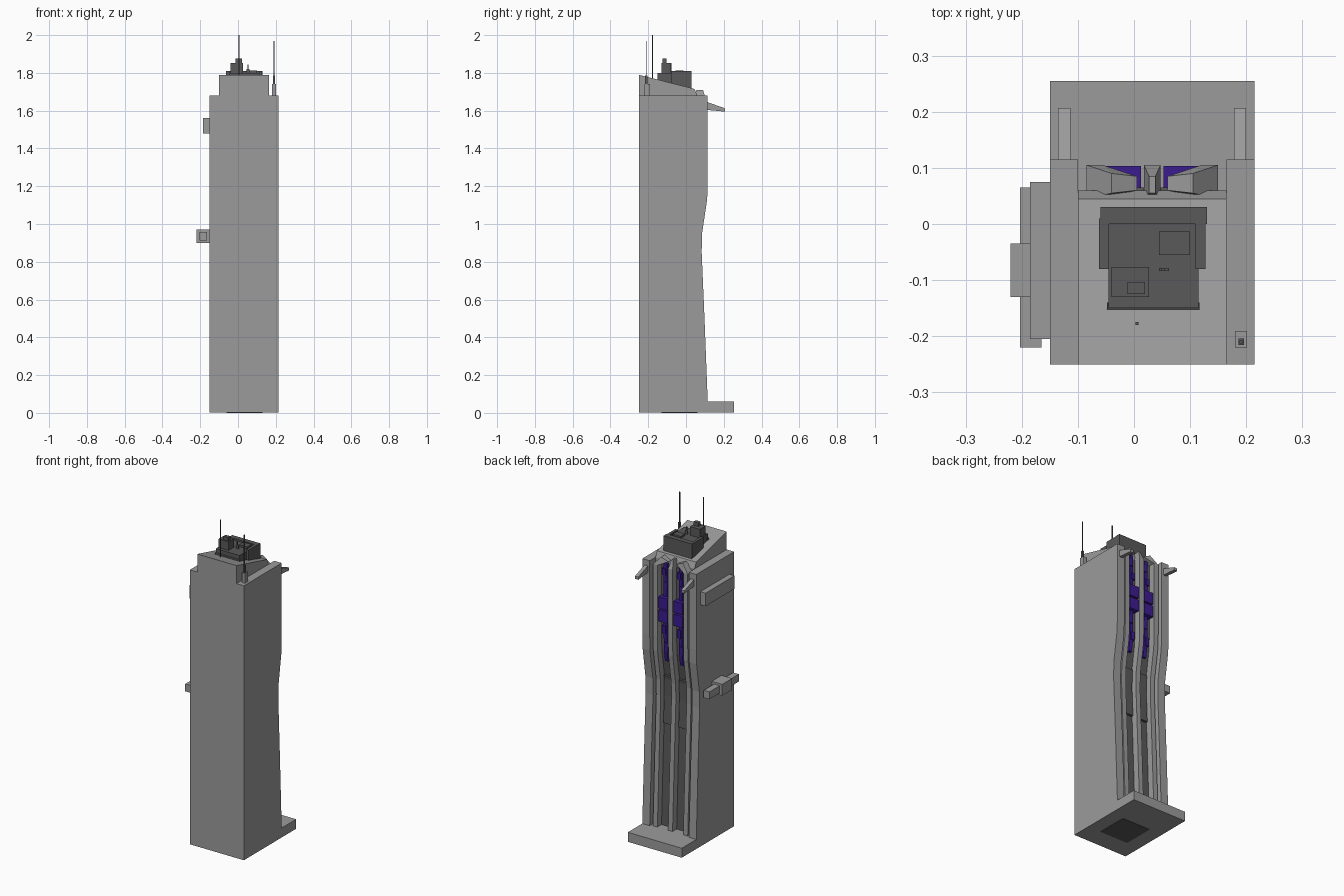
import bpy, bmesh

if "Cube" in bpy.data.objects:
    bpy.data.objects.remove(bpy.data.objects["Cube"])

# ---------- materials ----------
def material(name, rgb):
    m = bpy.data.materials.new(name)
    m.diffuse_color = (*rgb, 1)
    m.use_nodes = True
    m.node_tree.nodes["Principled BSDF"].inputs["Base Color"].default_value = m.diffuse_color
    return m

GREY = material("concrete grey", (0.33, 0.33, 0.33))
DARK = material("dark grey", (0.10, 0.10, 0.10))
PURPLE = material("violet light", (0.045, 0.012, 0.28))

# ---------- helpers ----------
def finish(name, bm, mat):
    bmesh.ops.recalc_face_normals(bm, faces=bm.faces)
    me = bpy.data.meshes.new(name)
    bm.to_mesh(me)
    bm.free()
    me.materials.append(mat)
    ob = bpy.data.objects.new(name, me)
    bpy.context.collection.objects.link(ob)
    return ob

def prism(name, x0, x1, yz, mat):
    """Extrude a y-z outline along x."""
    bm = bmesh.new()
    f = bm.faces.new([bm.verts.new((x0, y, z)) for y, z in yz])
    r = bmesh.ops.extrude_face_region(bm, geom=[f])
    bmesh.ops.translate(bm, vec=(x1 - x0, 0, 0),
                        verts=[v for v in r["geom"] if isinstance(v, bmesh.types.BMVert)])
    return finish(name, bm, mat)

def box(name, x0, x1, y0, y1, z0, z1, mat=GREY):
    return prism(name, x0, x1, [(y0, z0), (y1, z0), (y1, z1), (y0, z1)], mat)

def hull(name, pts, mat):
    bm = bmesh.new()
    r = bmesh.ops.convex_hull(bm, input=[bm.verts.new(p) for p in pts])
    bmesh.ops.delete(bm, geom=[v for v in bm.verts if not v.link_faces], context='VERTS')
    return finish(name, bm, mat)

# bent line of the rear facade: (z, y)
BEND = [(0, .115), (.06, .115), (.5, .098), (.85, .083), (.95, .085), (1.05, .1),
        (1.13, .112), (1.22, .115), (1.8, .115)]

def rear_y(z):
    for (z0, y0), (z1, y1) in zip(BEND, BEND[1:]):
        if z <= z1:
            return y0 + (y1 - y0) * (z - z0) / (z1 - z0)
    return BEND[-1][1]

def bent_line(z0, z1, off):
    zs = [z0] + [z for z, _ in BEND if z0 < z < z1] + [z1]
    return [(rear_y(z) + off, z) for z in zs]

def slab(name, x0, x1, z0, z1, back, front, mat):
    """Facade strip between two offsets from the bent line."""
    return prism(name, x0, x1, bent_line(z0, z1, front) + bent_line(z0, z1, back)[::-1], mat)

MID = 0.0325           # mirror line of the tower
def mirrored(x0, x1):
    return [("left", x0, x1), ("right", 2 * MID - x1, 2 * MID - x0)]

# ---------- plinth and dark core seen underneath ----------
box("plinth", -.15, .215, -.25, .255, .002, .06)
box("core_underside", -.06, .13, -.13, .06, 0, .03, DARK)

# ---------- main tower: core with sloped crown, side pillars ----------
prism("tower_core", -.10, .165,
      bent_line(.004, 1.68, -.055) + [(.045, 1.715), (-.25, 1.79), (-.25, .004)], GREY)
for side, a, b in mirrored(-.15, -.10):
    prism(side + "_pillar", a, b, bent_line(.004, 1.68, 0) + [(-.25, 1.68), (-.25, .004)], GREY)
for side, a, b in mirrored(-.135, -.113):
    prism(side + "_fin", a, b, [(.10, 1.65), (.207, 1.612), (.207, 1.595), (.10, 1.605)], GREY)

# ---------- rear ribs with pointed caps ----------
slab("centre_rib", .0175, .0475, .05, 1.66, -.06, -.01, GREY)
hull("centre_rib_cap", [(x, y, 1.66) for x in (.0175, .0475) for y in (.045, .105)] +
     [(x, y, 1.71) for x in (.027, .038) for y in (.055, .085)], GREY)
for side, a, b in mirrored(-.085, -.055):
    slab(side + "_rib", a, b, .05, 1.66, -.06, -.01, GREY)
    s = 1 if side == "left" else -1
    pts = [(a, y, 1.66) for y in (.045, .105)] + [(b, y, 1.66) for y in (.045, .105)]
    pts += [(MID - s * .0725, y, 1.71) for y in (.055, .09)]
    pts += [(MID - s * .0275, y, 1.69) for y in (.06, .085)]
    hull(side + "_rib_cap", pts, GREY)

# ---------- channels: dark backing, dark shutters, violet lights ----------
for side, a, b in mirrored(-.055, .0175):
    c = (a + b) / 2
    slab(side + "_channel_back", a, b, .06, 1.66, -.06, -.05, DARK)
    slab(side + "_shutter", a + .006, b - .006, .68, .97, -.055, -.035, DARK)
    slab(side + "_light_strip", c - .011, c + .011, 1.07, 1.67, -.055, -.035, PURPLE)
    for i, (z0, z1) in enumerate([(1.14, 1.19), (1.24, 1.29), (1.52, 1.56), (1.60, 1.64)]):
        d = .008 if i % 2 else -.008
        slab(f"{side}_light_step_{i}", c - .011 + d, c + .011 + d, z0, z1, -.055, -.03, PURPLE)
    for i, (z0, z1) in enumerate([(1.32, 1.39), (1.40, 1.47)]):
        slab(f"{side}_light_block_{i}", a + .005, b - .005, z0, z1, -.055, -.012, PURPLE)

# ---------- attachments on the left wall ----------
box("upper_side_panel", -.185, -.145, -.205, .075, 1.48, 1.56)
box("lower_side_bar", -.203, -.165, -.22, .065, .912, .957)
box("lower_side_mount", -.22, -.145, -.13, -.035, .90, .97)

# ---------- roof plant ----------
box("roof_house", -.045, .115, -.15, 0, 1.70, 1.80, DARK)
prism("roof_house_base", -.048, .117, [(-.152, 1.70), (-.14, 1.70), (-.14, 1.78), (-.152, 1.775)], DARK)
box("roof_parapet", -.06, .13, 0, .03, 1.71, 1.81, DARK)
for side, a, b in mirrored(-.0625, -.045):
    prism(side + "_roof_wing", a, b, [(-.08, 1.73), (.01, 1.71), (.01, 1.81), (-.08, 1.81)], DARK)
box("roof_unit", -.04, .027, -.13, -.077, 1.79, 1.853, DARK)
box("roof_unit_top", -.012, .02, -.125, -.103, 1.85, 1.875, DARK)
box("roof_vent", .045, .10, -.055, -.013, 1.79, 1.812, DARK)
box("roof_post", .045, .062, -.084, -.078, 1.79, 1.82, DARK)
box("roof_post_rod", .049, .055, -.084, -.078, 1.81, 1.845, DARK)

# ---------- antennas ----------
box("centre_antenna", .003, .008, -.18, -.175, 1.76, 2.0, DARK)
box("side_antenna_foot", .18, .201, -.22, -.191, 1.67, 1.74)
box("side_antenna_stem", .186, .196, -.216, -.204, 1.73, 1.785, DARK)
box("side_antenna_rod", .188, .193, -.213, -.208, 1.78, 1.97, DARK)
